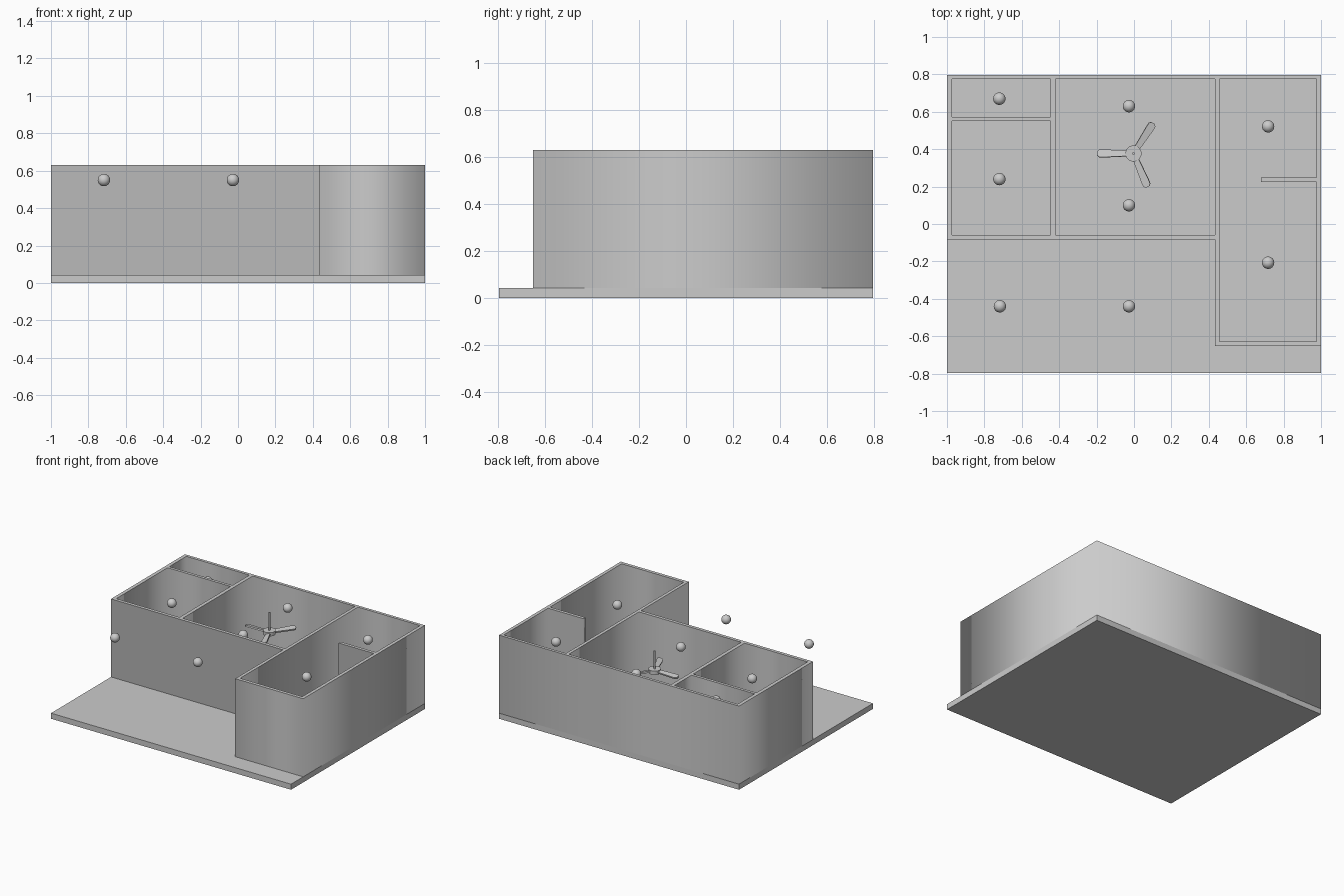
import bpy, bmesh, math
from mathutils import Matrix, Vector

if "Cube" in bpy.data.objects:
    bpy.data.objects.remove(bpy.data.objects["Cube"])

FLOOR, TOP = 0.042, 0.63


def add_mesh(name, build):
    me = bpy.data.meshes.new(name)
    bm = bmesh.new()
    build(bm)
    bm.to_mesh(me)
    bm.free()
    ob = bpy.data.objects.new(name, me)
    bpy.context.collection.objects.link(ob)
    return ob


def extrude_plan(name, loops, z0, z1):
    """Extrude a 2D plan (first loop outside, others holes) and make it a mesh."""
    cu = bpy.data.curves.new(name, 'CURVE')
    cu.dimensions = '2D'
    cu.fill_mode = 'BOTH'
    cu.extrude = (z1 - z0) / 2
    for pts in loops:
        sp = cu.splines.new('POLY')
        sp.points.add(len(pts) - 1)
        for p, (x, y) in zip(sp.points, pts):
            p.co = (x, y, 0, 1)
        sp.use_cyclic_u = True
    ob = bpy.data.objects.new(name, cu)
    bpy.context.collection.objects.link(ob)
    ob.location.z = (z0 + z1) / 2
    bpy.ops.object.select_all(action='DESELECT')
    ob.select_set(True)
    bpy.context.view_layer.objects.active = ob
    bpy.ops.object.convert(target='MESH')
    return bpy.context.object


def rect(x0, x1, y0, y1):
    return [(x0, y0), (x1, y0), (x1, y1), (x0, y1)]


def cylinder(name, r, z0, z1, xy, n=24):
    def build(bm):
        bmesh.ops.create_cone(bm, cap_ends=True, segments=n, radius1=r, radius2=r,
                              depth=z1 - z0,
                              matrix=Matrix.Translation((*xy, (z0 + z1) / 2)))
    ob = add_mesh(name, build)
    bpy.context.view_layer.objects.active = ob
    bpy.ops.object.select_all(action='DESELECT')
    ob.select_set(True)
    bpy.ops.object.shade_smooth_by_angle(angle=math.radians(35))
    return ob


# floor slab
def slab(bm):
    bmesh.ops.create_cube(bm, size=1, matrix=Matrix.Translation((0, 0, FLOOR / 2))
                          @ Matrix.Diagonal((2, 1.594, FLOOR, 1)))
add_mesh("floor_slab", slab)

# walls: L-shaped outline with the rooms cut out; right room has a short partition
outline = [(-1, 0.797), (-1, -0.083), (0.433, -0.083), (0.433, -0.652),
           (1, -0.652), (1, 0.797)]
right_room = [(0.457, -0.627), (0.975, -0.627), (0.975, 0.225), (0.68, 0.225),
              (0.68, 0.249), (0.975, 0.249), (0.975, 0.775), (0.457, 0.775)]
extrude_plan("walls", [outline,
                       rect(-0.973, -0.447, 0.573, 0.775),
                       rect(-0.973, -0.447, -0.058, 0.551),
                       rect(-0.42, 0.433, -0.058, 0.775),
                       right_room], FLOOR, TOP)

# ceiling lamps
lamps = [(-0.72, 0.67), (-0.72, 0.24), (-0.717, -0.44), (-0.027, 0.63),
         (-0.027, 0.10), (-0.027, -0.44), (0.717, 0.522), (0.717, -0.207)]
for i, (x, y) in enumerate(lamps):
    lamp = add_mesh(f"lamp_{i + 1}", lambda bm: bmesh.ops.create_uvsphere(
        bm, u_segments=32, v_segments=16, radius=0.033))
    lamp.location = (x, y, 0.55)
    lamp.data.shade_smooth()

# ceiling fan: rod, hub and three pitched blades
FAN, FZ = (-0.003, 0.377), 0.472
cylinder("fan_rod", 0.007, FZ, 0.62, FAN, 16)
cylinder("fan_hub", 0.043, FZ - 0.014, FZ + 0.014, FAN, 32)

blade_plan = [(0.03, -0.015), (0.16, -0.021), (0.184, -0.02), (0.194, -0.01),
              (0.194, 0.01), (0.184, 0.02), (0.16, 0.021), (0.03, 0.015)]
for i, deg in enumerate((180, 57, -67)):
    def blade(bm):
        f = bm.faces.new([bm.verts.new((x, y, -0.006)) for x, y in blade_plan])
        ext = bmesh.ops.extrude_face_region(bm, geom=[f])
        bmesh.ops.translate(bm, vec=(0, 0, 0.012), verts=[
            v for v in ext["geom"] if isinstance(v, bmesh.types.BMVert)])
        bmesh.ops.recalc_face_normals(bm, faces=bm.faces)
        bm.transform(Matrix.Rotation(math.radians(deg), 4, 'Z')
                     @ Matrix.Rotation(math.radians(12), 4, 'X'))
    add_mesh(f"fan_blade_{i + 1}", blade).location = (*FAN, FZ)
